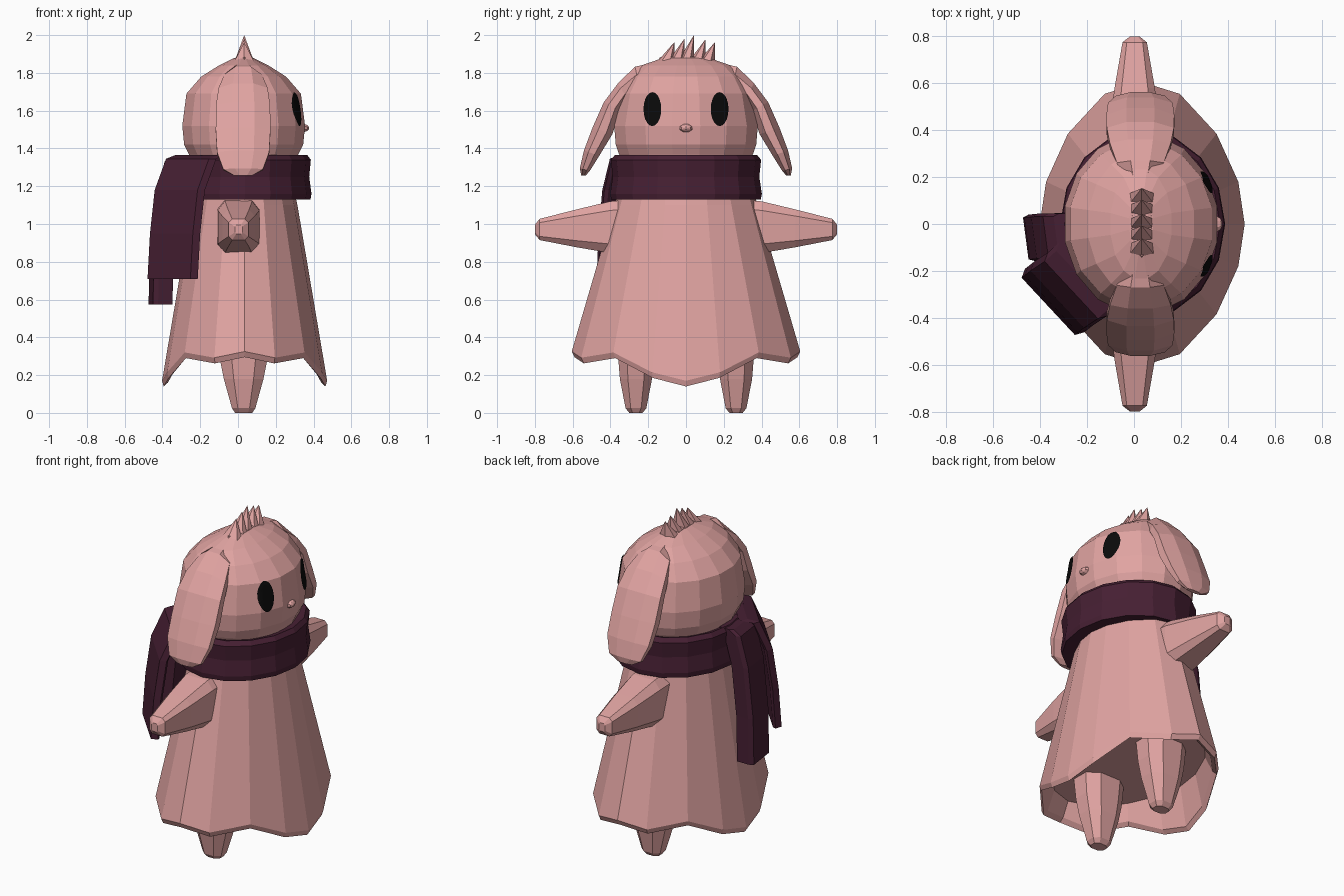
import bpy, bmesh, math
from mathutils import Vector
from mathutils.bvhtree import BVHTree

if "Cube" in bpy.data.objects:
    bpy.data.objects.remove(bpy.data.objects["Cube"])


def material(name, rgb):
    m = bpy.data.materials.new(name)
    m.diffuse_color = (*rgb, 1)
    m.use_nodes = True
    m.node_tree.nodes["Principled BSDF"].inputs["Base Color"].default_value = m.diffuse_color
    return m


PINK = material("soft pink", (0.75, 0.37, 0.36))
PLUM = material("dark plum", (0.062, 0.014, 0.033))
BLACK = material("eye black", (0.003, 0.003, 0.003))


def finish(bm, name, mat, mirror=False):
    me = bpy.data.meshes.new(name)
    bm.to_mesh(me)
    bm.free()
    me.materials.append(mat)
    ob = bpy.data.objects.new(name, me)
    bpy.context.collection.objects.link(ob)
    if mirror:
        mod = ob.modifiers.new("mirror", 'MIRROR')
        mod.use_axis = (False, True, False)
        mod.use_mirror_merge = False
    return ob


def ring(c, u, v, n=8, half=True):
    """Ellipse of n points; half=True turns it so flats face along u and v."""
    ph, k = (math.pi / n, 1 / math.cos(math.pi / n)) if half else (0, 1)
    c, u, v = Vector(c), Vector(u) * k, Vector(v) * k
    return [c + u * math.cos(ph + 2 * math.pi * i / n) + v * math.sin(ph + 2 * math.pi * i / n)
            for i in range(n)]


def flat_ring(z, cx, rx, ry, n=16, half=False):
    return ring((cx, 0, z), (rx, 0, 0), (0, ry, 0), n, half)


def box_ring(c, u, v, k=0.65):
    """Rectangle with chamfered corners."""
    c, u, v = Vector(c), Vector(u), Vector(v)
    return [c + a * u + b * v for a, b in [(1, -k), (1, k), (k, 1), (-k, 1),
                                           (-1, k), (-1, -k), (-k, -1), (k, -1)]]


def loft(name, rings, mat, mirror=False, closed=False):
    """Skin a list of rings, with end caps or joined into a loop."""
    bm = bmesh.new()
    vs = [[bm.verts.new(p) for p in r] for r in rings]
    n = len(vs[0])
    pairs = list(zip(vs, vs[1:])) + ([(vs[-1], vs[0])] if closed else [])
    for a, b in pairs:
        for i in range(n):
            bm.faces.new((a[i], a[(i + 1) % n], b[(i + 1) % n], b[i]))
    if not closed:
        bm.faces.new(vs[0])
        bm.faces.new(vs[-1])
    bmesh.ops.recalc_face_normals(bm, faces=bm.faces)
    return finish(bm, name, mat, mirror)


# Head
head = loft("head", [flat_ring(*r, 16, True) for r in [
    (1.30, 0.03, 0.26, 0.32), (1.37, 0.03, 0.29, 0.355), (1.42, 0.03, 0.315, 0.372),
    (1.52, 0.03, 0.325, 0.38), (1.69, 0.03, 0.303, 0.35), (1.78, 0.03, 0.225, 0.30),
    (1.84, 0.03, 0.13, 0.235), (1.88, 0.03, 0.05, 0.12)]], PINK)

# Drooping ears: outer point, inner point (y, z) and half width
ears = [((0.19, 1.85), (0.15, 1.66), 0.07), ((0.27, 1.833), (0.24, 1.69), 0.10),
        ((0.36, 1.745), (0.31, 1.66), 0.13), ((0.435, 1.645), (0.35, 1.60), 0.143),
        ((0.495, 1.51), (0.39, 1.475), 0.145), ((0.54, 1.39), (0.46, 1.36), 0.138),
        ((0.562, 1.295), (0.51, 1.28), 0.105), ((0.555, 1.258), (0.53, 1.258), 0.05)]
rings = []
for o, i, w in ears:
    o, i = Vector((0.027, *o)), Vector((0.027, *i))
    rings.append(ring((o + i) / 2, (w, 0, 0), (o - i) / 2))
loft("ear", rings, PINK, mirror=True)

# Tuft of spikes on the crown
loft("tuft_base", [flat_ring(1.85, 0.033, 0.05, 0.15, 8), flat_ring(1.882, 0.033, 0.045, 0.14, 8),
                   flat_ring(1.888, 0.033, 0.03, 0.11, 8)], PINK)
for y, tip in [(-0.105, 1.96), (-0.05, 1.98), (0.0, 1.998), (0.06, 1.975), (0.11, 1.96)]:
    loft("tuft_spike", [ring((0.033, y, 1.865), (0.05, 0, 0), (0, 0.037, 0), 6),
                        ring((0.033, y + 0.042, tip), (0.001, 0, 0), (0, 0.001, 0), 6)], PINK)

# Eyes: thin plates laid on the face
hb = bmesh.new()
hb.from_mesh(head.data)
tree = BVHTree.FromBMesh(hb)
hb.free()
bm = bmesh.new()


def on_face(y, z):
    hit = tree.ray_cast(Vector((2, y, z)), Vector((-1, 0, 0)))[0]
    return bm.verts.new((hit.x + 0.008, y, z))


EY, EZ = 0.178, 1.608
mid = on_face(EY, EZ)
loops = [[on_face(EY + 0.047 * k / 4 * math.cos(a * math.pi / 10),
                  EZ + 0.09 * k / 4 * math.sin(a * math.pi / 10)) for a in range(20)]
         for k in range(1, 5)]
for i in range(20):
    j = (i + 1) % 20
    bm.faces.new((mid, loops[0][i], loops[0][j]))
    for a, b in zip(loops, loops[1:]):
        bm.faces.new((a[i], b[i], b[j], a[j]))
finish(bm, "eye", BLACK, mirror=True)

# Nose
loft("nose", [ring((x, 0, 1.508), (0, ry, 0), (0, 0, rz)) for x, ry, rz in
              [(0.33, 0.025, 0.015), (0.352, 0.034, 0.021), (0.368, 0.025, 0.015),
               (0.376, 0.008, 0.005)]], PINK)

# Dress with wavy hem and shallow hollow underside: quarter outline (x, y, hem height)
quarter = [(0.437, 0, 0.14), (0.41, 0.18, 0.185), (0.317, 0.385, 0.29),
           (0.16, 0.555, 0.262), (0, 0.605, 0.295)]


def dress_ring(sx, sy, z=None, lift=0):
    pts = []
    for i in range(16):
        x, y, h = quarter[min(i % 8, 8 - i % 8)]
        x = x if i < 4 or i > 12 else -x
        y = y if i < 8 else -y
        pts.append(Vector((0.035 + x * sx, y * sy, h + lift if z is None else z)))
    return pts


loft("dress", [dress_ring(0.56, 0.56, 1.25), dress_ring(0.64, 0.625, 1.10),
               dress_ring(1, 1, lift=0.03), dress_ring(0.98, 0.975),
               dress_ring(0.93, 0.93, lift=0.02), dress_ring(0.84, 0.86, 0.40)], PINK)

# Arms
loft("arm", [box_ring((0.003, y, z), (rx, 0, 0), (0, 0, rz)) for y, z, rx, rz in
             [(0.30, 0.984, 0.112, 0.145), (0.40, 0.983, 0.11, 0.137), (0.58, 0.977, 0.086, 0.10),
              (0.775, 0.971, 0.052, 0.056), (0.80, 0.971, 0.02, 0.025)]], PINK, mirror=True)

# Legs
loft("leg", [box_ring((0.03, 0.265, z), (rx, 0, 0), (0, ry, 0), 0.5) for z, rx, ry in
             [(0.45, 0.14, 0.105), (0.28, 0.125, 0.093), (0.18, 0.105, 0.085),
              (0.025, 0.062, 0.055), (0.0, 0.045, 0.035)]], PINK, mirror=True)

# Scarf wrap
loft("scarf_wrap", [flat_ring(z, 0.037, 0.34 * k, 0.388 * k) for z, k in
                    [(1.14, 0.75), (1.13, 1.02), (1.16, 1.035), (1.25, 1.0),
                     (1.34, 1.025), (1.365, 0.97), (1.345, 0.80)]], PLUM, closed=True)


# Scarf tails: stations (x, y, z) of the centre line, width direction, sizes
def tail(name, stations, w, half_w, half_t):
    w = Vector(w).normalized() * half_w
    t = Vector((w.y, -w.x, 0)).normalized() * half_t
    loft(name, [[Vector(c) + a * w + b * t for a, b in
                 [(-1, -0.5), (-0.9, 1), (0.9, 1), (1, -0.5), (0.9, -1), (-0.9, -1)]]
                for c in stations], PLUM)


tail("scarf_tail_wide", [(-0.20, -0.22, 1.365), (-0.25, -0.265, 1.345), (-0.31, -0.305, 1.18),
                         (-0.335, -0.325, 0.95), (-0.348, -0.335, 0.71)],
     (0.68, -0.73, 0), 0.185, 0.024)
tail("scarf_tail_narrow", [(-0.28, -0.05, 1.36), (-0.325, -0.05, 1.33), (-0.375, -0.052, 1.15),
                           (-0.405, -0.055, 0.85), (-0.41, -0.055, 0.575)],
     (-0.13, 0.99, 0), 0.10, 0.052)
